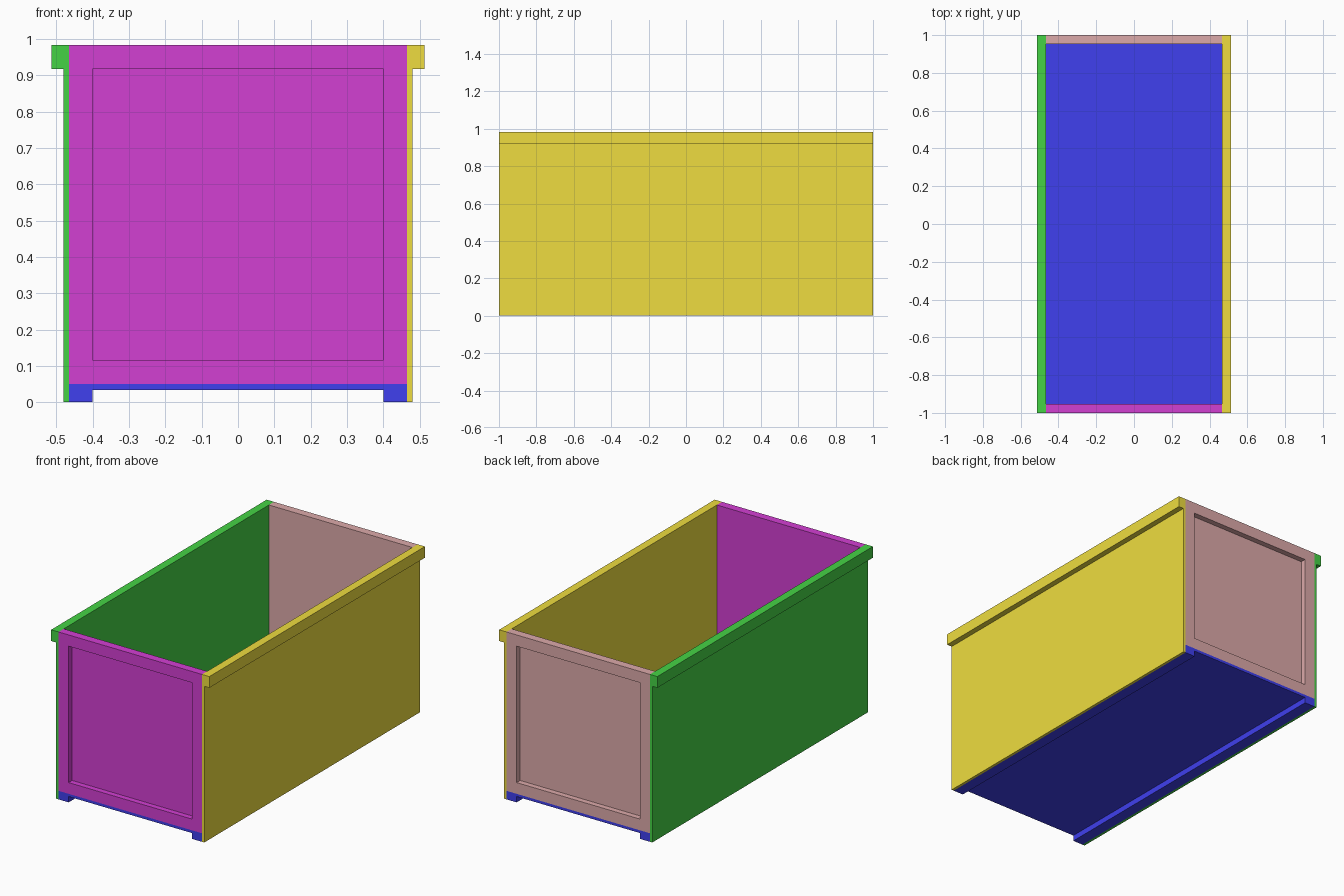
import bpy, bmesh
from mathutils import Vector

if "Cube" in bpy.data.objects:
    bpy.data.objects.remove(bpy.data.objects["Cube"])

HALF_LEN = 1.0       # half length in y
INNER = 0.466        # inside face of the side walls
OUTER = 0.481        # outside face of the side walls
LIP = 0.514          # outside face of the rim lip
TOP, LIP_Z = 0.983, 0.917
FLOOR_Z = 0.05
END_T, RECESS = 0.048, 0.033


def finish(name, bm, color):
    bmesh.ops.recalc_face_normals(bm, faces=bm.faces)
    mesh = bpy.data.meshes.new(name)
    bm.to_mesh(mesh)
    bm.free()
    mat = bpy.data.materials.new(name + "_paint")
    mat.diffuse_color = (*color, 1)
    mat.use_nodes = True
    mat.node_tree.nodes["Principled BSDF"].inputs["Base Color"].default_value = mat.diffuse_color
    mesh.materials.append(mat)
    obj = bpy.data.objects.new(name, mesh)
    bpy.context.collection.objects.link(obj)
    return obj


def prism(profile, start, sweep):
    """Solid made by sweeping an (x, z) profile along y."""
    bm = bmesh.new()
    face = bm.faces.new([bm.verts.new((x, start, z)) for x, z in profile])
    new = bmesh.ops.extrude_face_region(bm, geom=[face])["geom"]
    verts = [v for v in new if isinstance(v, bmesh.types.BMVert)]
    bmesh.ops.translate(bm, verts=verts, vec=(0, sweep, 0))
    bmesh.ops.recalc_face_normals(bm, faces=bm.faces)
    return bm


# Side walls with an outward lip along the rim
wall = [(INNER, 0), (OUTER, 0), (OUTER, LIP_Z), (LIP, LIP_Z), (LIP, TOP), (INNER, TOP)]
for name, side, color in (("left_wall", -1, (0.06, 0.65, 0.06)),
                          ("right_wall", 1, (0.86, 0.72, 0.05))):
    finish(name, prism([(side * x, z) for x, z in wall], -HALF_LEN, 2 * HALF_LEN), color)

# Floor with a runner down each side
half = [(INNER, FLOOR_Z), (INNER, 0), (0.4, 0), (0.4, 0.034)]
floor = half + [(-x, z) for x, z in reversed(half)]
finish("floor", prism(floor, -HALF_LEN, 2 * HALF_LEN), (0.05, 0.05, 0.86))

# End panels, each with a square recess on the outside
end = [(-INNER, FLOOR_Z), (INNER, FLOOR_Z), (INNER, TOP), (-INNER, TOP)]
for name, side, color in (("front_panel", -1, (0.65, 0.05, 0.65)),
                          ("back_panel", 1, (0.72, 0.40, 0.40))):
    bm = prism(end, side * HALF_LEN, -side * END_T)
    out = Vector((0, side, 0))
    face = max(bm.faces, key=lambda f: f.calc_center_median().dot(out))
    bmesh.ops.inset_region(bm, faces=[face], thickness=0.066, use_even_offset=True)
    inner = bmesh.ops.extrude_discrete_faces(bm, faces=[face])["faces"][0]
    bmesh.ops.translate(bm, verts=inner.verts, vec=-out * RECESS)
    finish(name, bm, color)
